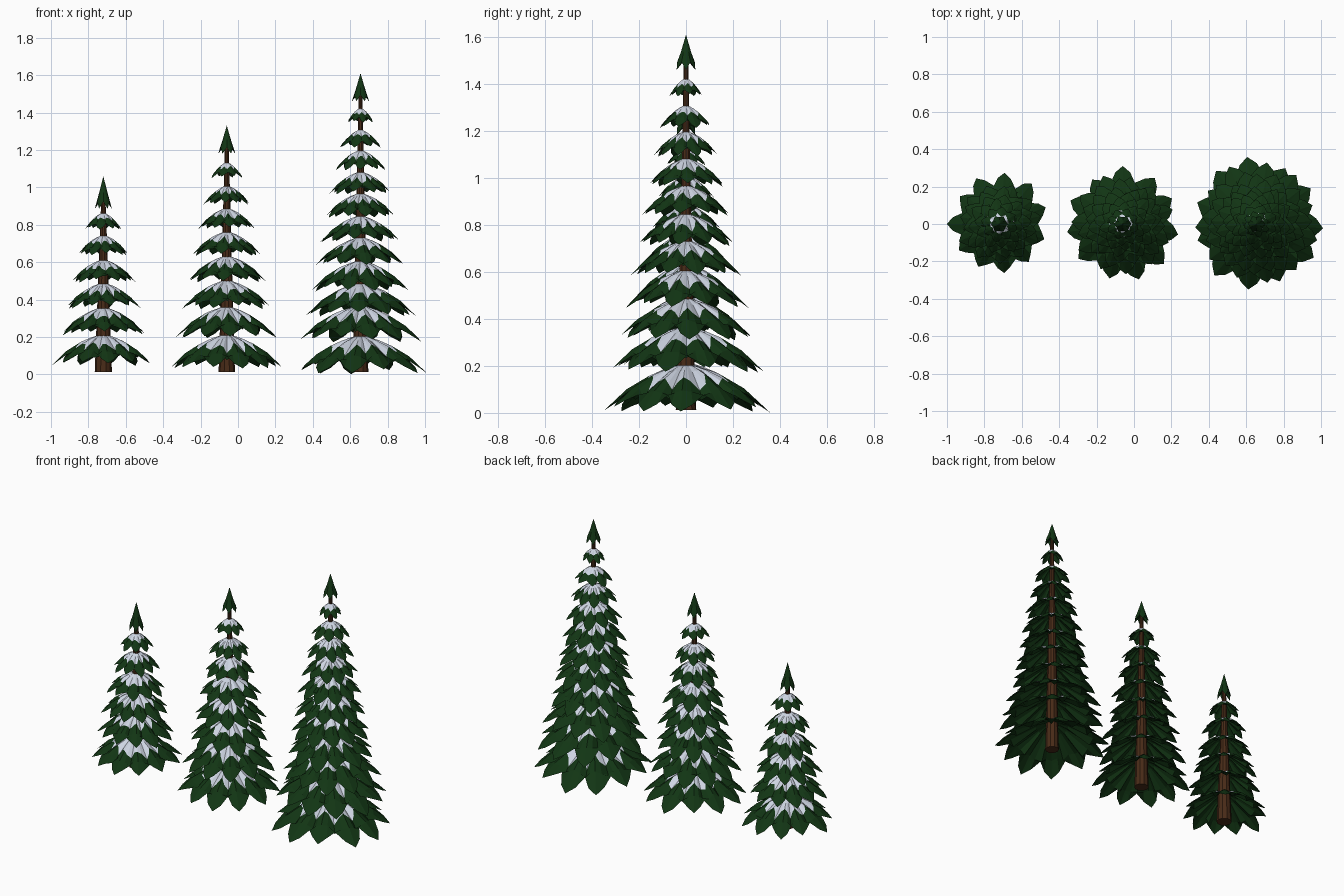
import bpy, math, random

if "Cube" in bpy.data.objects:
    bpy.data.objects.remove(bpy.data.objects["Cube"])

random.seed(4)


def material(name, rgb):
    m = bpy.data.materials.new(name)
    m.diffuse_color = (*rgb, 1)
    m.use_nodes = True
    m.node_tree.nodes["Principled BSDF"].inputs["Base Color"].default_value = m.diffuse_color
    return m


GREEN = material("needle green", (0.006, 0.036, 0.007))
SNOW = material("snow white", (0.62, 0.67, 0.77))
BARK = material("bark brown", (0.065, 0.024, 0.009))


def make(name, verts, faces, mats, idx=None):
    me = bpy.data.meshes.new(name)
    me.from_pydata(verts, [], faces)
    for m in mats:
        me.materials.append(m)
    if idx:
        me.polygons.foreach_set("material_index", idx)
    me.update()
    ob = bpy.data.objects.new(name, me)
    bpy.context.collection.objects.link(ob)
    return ob


def skirt(name, cx, top, R, n, phase, inner):
    """Drooping ring of pointed leaves, snow on the inner top faces, green below."""
    drop = 0.45 * R + 0.045
    m = n * 4
    tips = [1.0] + [random.uniform(0.9, 1.0) for _ in range(n - 1)]
    shift = [0.0] + [random.uniform(-0.12, 0.12) for _ in range(n - 1)]
    rings = [[] for _ in range(5)]
    for i in range(m):
        k, s = divmod(i, 4)
        tip = tips[k] if s < 2 else tips[(k + 1) % n]
        turn = (shift[k], shift[k] * .8, 0, shift[(k + 1) % n] * .8)[s]
        a = phase + (i / 4 + turn) * 2 * math.pi / n
        rim = (tip, 0.9 * tip, 0.74, 0.9 * tip)[s]
        lift = (0.012, 0, -0.03, 0)[s]          # leaf ridges above, valleys below
        snow = (0.44, 0.5, 0.54, 0.5)[s] + random.uniform(-0.06, 0.06)
        fs = (inner / R, 0.27, snow, (snow + rim) / 2, rim)
        for ring, f, w in zip(rings, fs, (0, 0.2, 0.6, 1, 0)):
            z = top - drop * f ** 1.5 + lift * w * R / 0.3
            ring.append((cx + f * R * math.cos(a), f * R * math.sin(a), z))
    # underside shares the rim
    under = [[(x, y, z - t) for x, y, z in rings[j]] for j, t in ((3, .007), (1, .01), (0, .01))]
    allr = rings + under
    verts = [v for r in allr for v in r]
    faces, idx = [], []
    for j in range(len(allr)):
        j2 = (j + 1) % len(allr)
        for i in range(m):
            i2 = (i + 1) % m
            faces.append((j * m + i, j2 * m + i, j2 * m + i2, j * m + i2))
            idx.append(1 if j < 2 else 0)
    make(name, verts, faces, [GREEN, SNOW], idx)


def trunk(name, cx, r0, top):
    n = 10
    verts = []
    for z, r in ((0.012, r0), (0.1, r0 * 0.93), (top, 0.009)):
        for i in range(n):
            a = 2 * math.pi * i / n
            verts.append((cx + r * math.cos(a), r * math.sin(a), z))
    faces = [(j * n + i, j * n + (i + 1) % n, (j + 1) * n + (i + 1) % n, (j + 1) * n + i)
             for j in range(2) for i in range(n)]
    faces += [tuple(reversed(range(n))), tuple(range(2 * n, 3 * n))]
    make(name, verts, faces, [BARK])


def tip_cone(name, cx, top, h):
    """Pointed crown with a notched lower edge."""
    n = 12
    verts = [(cx, 0, top)]
    for r, lo, hi in ((0.022, .5, .5), (0.046, 1.0, 0.78), (0.012, .72, .72)):
        for i in range(n):
            a = 2 * math.pi * i / n
            f = hi if i % 2 else lo
            rr = r * (0.82 if i % 2 and r > .04 else 1)
            verts.append((cx + rr * math.cos(a), rr * math.sin(a), top - h * f))
    faces = []
    for i in range(n):
        i2 = (i + 1) % n
        faces.append((0, 1 + i, 1 + i2))
        for j in (0, 1):
            p, q = 1 + j * n, 1 + (j + 1) * n
            faces.append((p + i, q + i, q + i2, p + i2))
    faces.append(tuple(range(2 * n + 1, 3 * n + 1)))
    make(name, verts, faces, [GREEN])


# name, centre x, height, crown height, trunk radius, first leaf angle, tier tops, tier radii
TREES = [
    ("small_tree", -0.72, 1.06, 0.175, 0.046, 180,
     (.215, .36, .49, .615, .745, .865), (.28, .235, .205, .175, .14, .1)),
    ("medium_tree", -0.06, 1.33, 0.15, 0.044, 90,
     (.215, .365, .505, .635, .765, .89, 1.01, 1.135),
     (.31, .278, .247, .217, .19, .158, .128, .09)),
    ("tall_tree", 0.655, 1.61, 0.15, 0.042, 98,
     (.209, .37, .49, .61, .735, .85, .97, 1.085, 1.2, 1.31, 1.425),
     (.362, .34, .3, .27, .245, .22, .195, .17, .142, .115, .073)),
]

for name, cx, height, crown, r0, ang, tops, radii in TREES:
    trunk(name + "_trunk", cx, r0, height - 0.06)
    phase = math.radians(ang)
    for t, (top, R) in enumerate(zip(tops, radii)):
        n = 11 if R > 0.2 else 10 if R > 0.12 else 8
        inner = max(0.01, r0 * (1 - top / height) * 0.9)
        skirt(f"{name}_branch_tier_{t + 1}", cx, top, R, n, phase, inner)
        phase += math.pi / n + random.uniform(-0.15, 0.15)
    tip_cone(name + "_tip", cx, height, crown)
